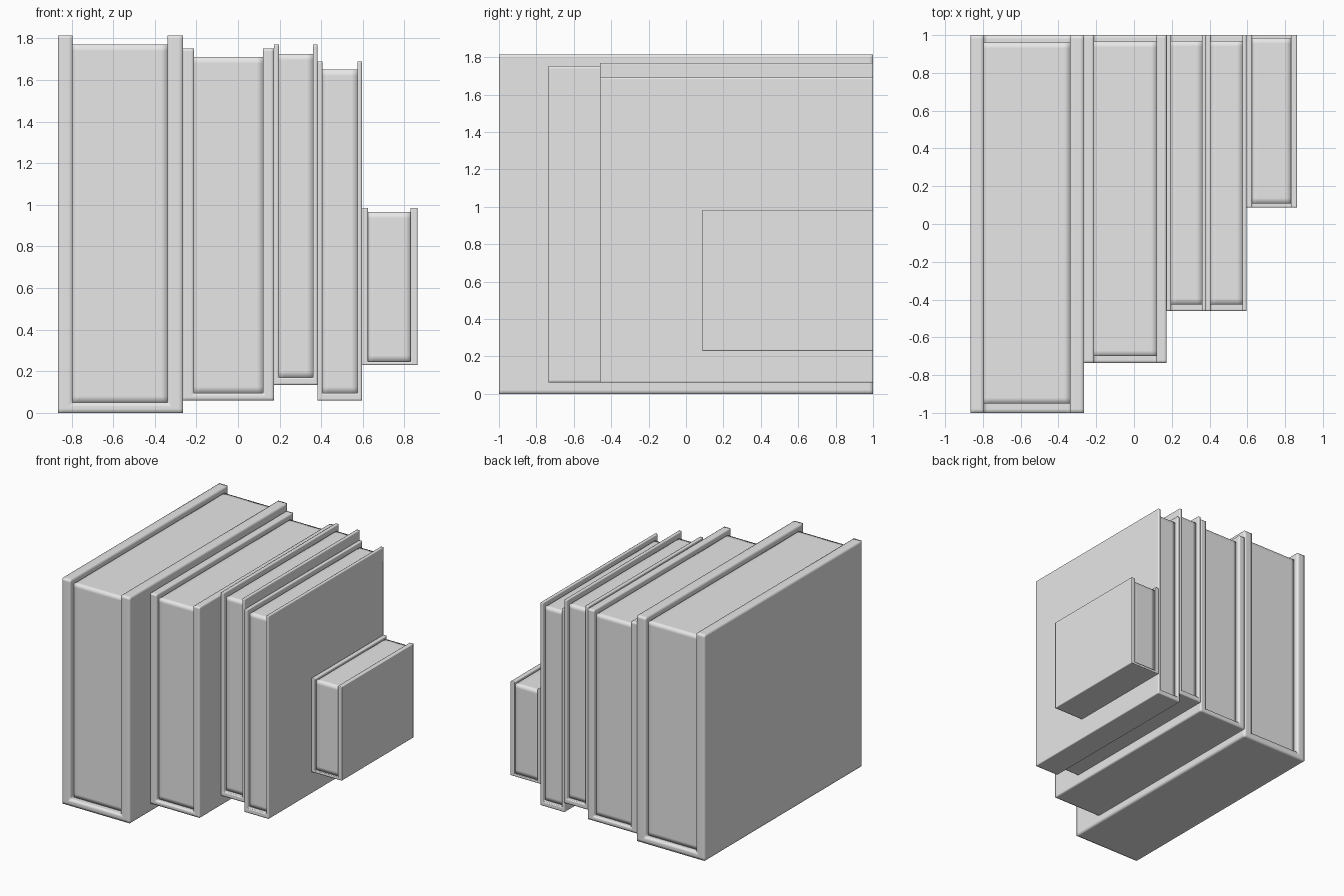
import bpy
import bmesh

if "Cube" in bpy.data.objects:
    bpy.data.objects.remove(bpy.data.objects["Cube"], do_unlink=True)

grey = bpy.data.materials.new("pale_grey")
grey.use_nodes = True
grey.diffuse_color = (0.8, 0.8, 0.8, 1)
grey.node_tree.nodes["Principled BSDF"].inputs["Base Color"].default_value = (0.8, 0.8, 0.8, 1)


def extrude_profile(name, profile, y0, y1, soft):
    """Extrude an x-z outline from y0 to y1, with softly shaded edges."""
    bm = bmesh.new()
    face = bm.faces.new([bm.verts.new((x, y0, z)) for x, z in profile])
    result = bmesh.ops.extrude_face_region(bm, geom=[face])
    moved = [v for v in result["geom"] if isinstance(v, bmesh.types.BMVert)]
    bmesh.ops.translate(bm, verts=moved, vec=(0, y1 - y0, 0))
    bmesh.ops.recalc_face_normals(bm, faces=bm.faces)
    mesh = bpy.data.meshes.new(name)
    bm.to_mesh(mesh)
    bm.free()
    mesh.shade_smooth()
    mesh.materials.append(grey)
    obj = bpy.data.objects.new(name, mesh)
    bpy.context.collection.objects.link(obj)
    # Square bevel: support loops keep the outline crisp under smooth shading
    bevel = obj.modifiers.new("edge_support", "BEVEL")
    bevel.width = soft
    bevel.segments = 2
    bevel.profile = 1.0
    return obj


def book(name, x, z, front, px, pz, py, back=1.0):
    """Cover wraps the sides and bottom; pages sit recessed inside it."""
    (x0, x1), (z0, z1), (a, b), (base, top) = x, z, px, pz
    cover = [(x0, z0), (x1, z0), (x1, z1), (b, z1),
             (b, base), (a, base), (a, z1), (x0, z1)]
    thin = min(a - x0, x1 - b, base - z0)
    extrude_profile(name + "_cover", cover, front, back, min(0.03, thin * 0.42))
    pages = [(a, base), (b, base), (b, top), (a, top)]
    extrude_profile(name + "_pages", pages, py[0], py[1], 0.03)


# Row of books, each standing on its spine
book("large_book", (-0.865, -0.265), (0, 1.815), -1.0,
     (-0.795, -0.34), (0.05, 1.77), (-0.95, 0.96))
book("wide_book", (-0.265, 0.172), (0.06, 1.752), -0.735,
     (-0.212, 0.12), (0.095, 1.71), (-0.70, 0.965))
book("thin_book", (0.172, 0.382), (0.135, 1.77), -0.46,
     (0.196, 0.36), (0.17, 1.725), (-0.425, 0.97))
book("slim_book", (0.382, 0.595), (0.06, 1.69), -0.46,
     (0.406, 0.574), (0.095, 1.65), (-0.425, 0.97))
book("small_book", (0.595, 0.862), (0.23, 0.984), 0.088,
     (0.624, 0.83), (0.246, 0.965), (0.108, 0.985))
